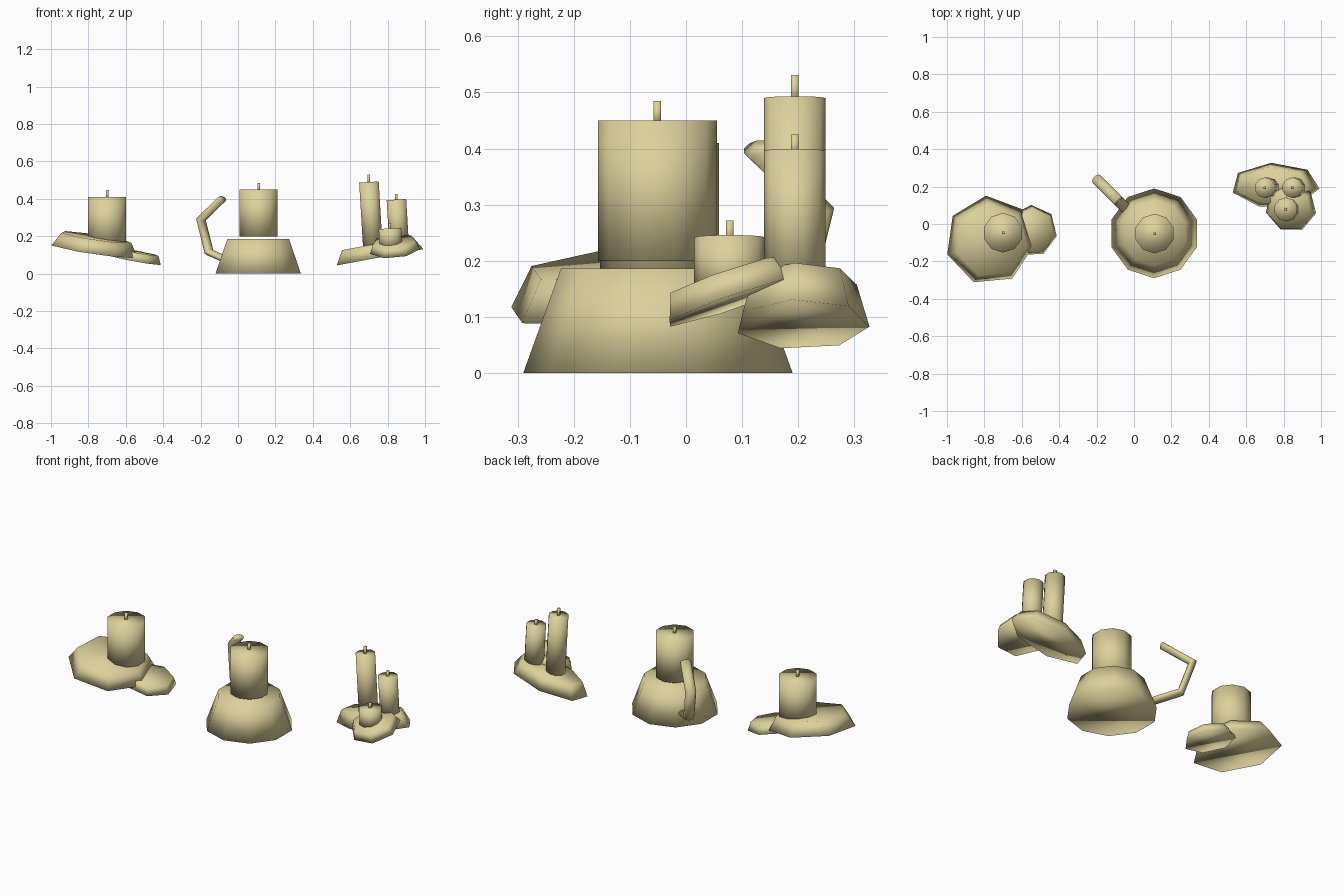
import bpy, bmesh, math
from mathutils import Vector

if "Cube" in bpy.data.objects:
    bpy.data.objects.remove(bpy.data.objects["Cube"])

wax = bpy.data.materials.new("wax")
wax.diffuse_color = (0.72, 0.64, 0.33, 1)
wax.use_nodes = True
wax.node_tree.nodes["Principled BSDF"].inputs["Base Color"].default_value = wax.diffuse_color


def finish(name, bm):
    bmesh.ops.recalc_face_normals(bm, faces=bm.faces)
    me = bpy.data.meshes.new(name)
    bm.to_mesh(me)
    bm.free()
    for p in me.polygons:
        p.use_smooth = True
    me.materials.append(wax)
    ob = bpy.data.objects.new(name, me)
    bpy.context.collection.objects.link(ob)
    return ob


def skin(name, rings):
    """Closed tube through a list of point rings."""
    bm = bmesh.new()
    loops = [[bm.verts.new(p) for p in ring] for ring in rings]
    n = len(loops[0])
    for a, b in zip(loops, loops[1:]):
        for i in range(n):
            j = (i + 1) % n
            bm.faces.new((a[i], a[j], b[j], b[i]))
    bm.faces.new(loops[0])
    bm.faces.new(loops[-1])
    return finish(name, bm)


def frustum(name, base, r1, r2, h, sides, phase, up=(0, 0, 1), sy=1.0):
    """Tapered prism standing on base, tilted so its axis follows up."""
    rot = Vector((0, 0, 1)).rotation_difference(Vector(up).normalized())
    rings = []
    for r, z in ((r1, 0), (r2, h)):
        ring = []
        for i in range(sides):
            a = math.radians(phase) + math.tau * i / sides
            ring.append(Vector(base) + rot @ Vector((r * math.cos(a), sy * r * math.sin(a), z)))
        rings.append(ring)
    return skin(name, rings)


def candle(name, top, r, h, wick, up=(0, 0, 1)):
    """Ten-sided candle hanging down from its top centre, with a square wick."""
    axis = Vector(up).normalized()
    frustum(name, Vector(top) - axis * h, r, r, h, 10, 18, up)
    frustum(name + "_wick", Vector(top) - Vector((0, 0, 0.01)), 0.0095, 0.0095, wick + 0.01, 4, 45)


# Centre: conical holder, floating candle
frustum("holder_base", (0.108, -0.05, 0), 0.24, 0.173, 0.186, 10, 18)
candle("holder_candle", (0.11, -0.051, 0.45), 0.106, 0.25, 0.035)

# Bent handle with an oval section, in a vertical plane pointing back left
path = [(-0.03, 0.06), (-0.155, 0.115), (-0.198, 0.29), (-0.085, 0.40)]
out = Vector((-1, 1, 0)).normalized()
side = Vector((1, 1, 0)).normalized()
pts = [Vector((x, 0.04 - x, z)) for x, z in path]
rings = []
for k, p in enumerate(pts):
    d0 = (p - pts[max(k - 1, 0)]).normalized()
    d1 = (pts[min(k + 1, len(pts) - 1)] - p).normalized()
    t = (d0 + d1).normalized()
    across = t.cross(side).normalized()
    stretch = 1 / max(0.5, t.dot(d1 if d1.length else d0))
    rings.append([p + side * 0.03 * math.cos(a) + across * 0.018 * stretch * math.sin(a)
                  for a in (math.tau * i / 10 for i in range(10))])
skin("handle", rings)

# Left: large tilted dish, small dish, candle
frustum("left_dish", (-0.772, -0.087, 0.123), 0.24, 0.195, 0.073, 7, 43.7, (0.149, -0.08, 1))
frustum("left_small_dish", (-0.547, -0.037, 0.071), 0.139, 0.118, 0.046, 7, 40, (0.18, -0.05, 1))
candle("left_candle", (-0.70, -0.047, 0.41), 0.106, 0.25, 0.038)

# Right: narrow dish, small dish, three leaning candles
frustum("right_dish", (0.755, 0.206, 0.0865), 0.243, 0.198, 0.075, 7, 43.7, (-0.187, 0, 1), 0.5)
frustum("right_small_dish", (0.839, 0.089, 0.128), 0.138, 0.118, 0.047, 7, 39, (-0.1, -0.34, 1))
lean = (-0.06, 0, 1)
candle("tall_candle", (0.70, 0.194, 0.49), 0.055, 0.34, 0.041, lean)
candle("middle_candle", (0.847, 0.194, 0.396), 0.055, 0.23, 0.029, lean)
candle("short_candle", (0.812, 0.078, 0.242), 0.0635, 0.10, 0.03, lean)
